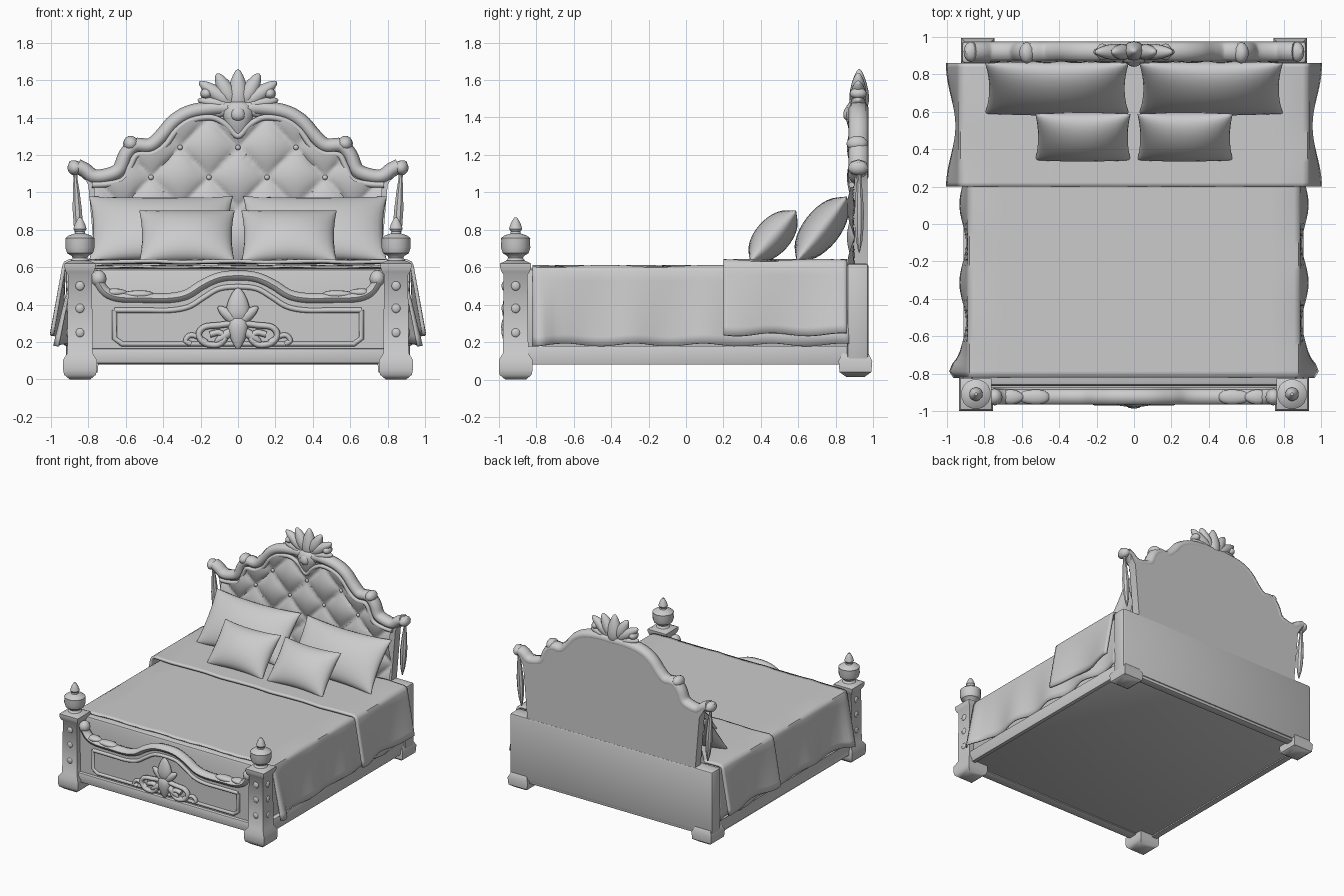
import bpy, bmesh, math
from math import sin, cos, pi, exp, radians
from mathutils import Matrix, Vector

if "Cube" in bpy.data.objects:
    bpy.data.objects.remove(bpy.data.objects["Cube"])


def finish(name, bm, angle=40):
    bmesh.ops.recalc_face_normals(bm, faces=bm.faces)
    me = bpy.data.meshes.new(name)
    bm.to_mesh(me)
    bm.free()
    me.shade_smooth()
    me.set_sharp_from_angle(angle=radians(angle))
    ob = bpy.data.objects.new(name, me)
    bpy.context.collection.objects.link(ob)
    return ob


def box(name, x0, x1, y0, y1, z0, z1, bevel=0.01):
    bm = bmesh.new()
    bmesh.ops.create_cube(bm, size=1)
    for v in bm.verts:
        v.co = ((x0 + x1) / 2 + v.co.x * (x1 - x0), (y0 + y1) / 2 + v.co.y * (y1 - y0),
                (z0 + z1) / 2 + v.co.z * (z1 - z0))
    if bevel:
        bmesh.ops.bevel(bm, geom=bm.edges[:], offset=bevel, segments=2, affect='EDGES', profile=0.5)
    return finish(name, bm)


def smooth_path(pts, n=5):
    """Catmull-Rom sampling of (x, z) points."""
    p = [Vector(q) for q in [pts[0]] + list(pts) + [pts[-1]]]
    out = []
    for a, b, c, d in zip(p, p[1:], p[2:], p[3:]):
        for i in range(n):
            t = i / n
            out.append(0.5 * (2 * b + (c - a) * t + (2 * a - 5 * b + 4 * c - d) * t**2
                              + (3 * b - a - 3 * c + d) * t**3))
    return out + [p[-1]]


def mirrored(half):
    return [(-x, z) for x, z in reversed(half[1:])] + list(half)


def tube(name, pts, y, r, depth=1.0):
    """Round moulding along an x-z path; depth stretches it in y."""
    cu = bpy.data.curves.new(name, 'CURVE')
    cu.dimensions, cu.bevel_depth, cu.bevel_resolution, cu.use_fill_caps = '3D', r, 2, True
    sp = cu.splines.new('POLY')
    sp.points.add(len(pts) - 1)
    for q, (px, pz) in zip(sp.points, pts):
        q.co = (px, 0, pz, 1)
    ob = bpy.data.objects.new(name + "_path", cu)
    bpy.context.collection.objects.link(ob)
    me = bpy.data.meshes.new_from_object(ob.evaluated_get(bpy.context.evaluated_depsgraph_get()))
    bpy.data.objects.remove(ob)
    bm = bmesh.new()
    bm.from_mesh(me)
    for v in bm.verts:
        v.co.y = y + v.co.y * depth
    return finish(name, bm, 60)


def slab(name, outline, y0, y1):
    bm = bmesh.new()
    f = bm.faces.new([bm.verts.new((x, y0, z)) for x, z in outline])
    g = bmesh.ops.extrude_face_region(bm, geom=[f])['geom']
    for v in g:
        if isinstance(v, bmesh.types.BMVert):
            v.co.y = y1
    return finish(name, bm, 30)


def lathe(name, prof, seg, loc, lean=0.0):
    """Turned part; with 4 sides the radius is the half width."""
    bm = bmesh.new()
    k = 1 / cos(pi / 4) if seg == 4 else 1
    rings = [[bm.verts.new((loc[0] + lean * (z - prof[0][1]) + r * k * cos(2 * pi * (i + .5) / seg),
                            loc[1] + r * k * sin(2 * pi * (i + .5) / seg), z))
              for i in range(seg)] for r, z in prof]
    for a, b in zip(rings, rings[1:]):
        for i in range(seg):
            bm.faces.new((a[i], a[(i + 1) % seg], b[(i + 1) % seg], b[i]))
    bm.faces.new(rings[0])
    bm.faces.new(rings[-1])
    return finish(name, bm, 40)


def leaf(name, x, y, z, length, w, d, deg=0, taper=0.55):
    """Carved leaf growing from (x, z), turned clockwise by deg."""
    bm = bmesh.new()
    bmesh.ops.create_uvsphere(bm, u_segments=12, v_segments=8, radius=1)
    for v in bm.verts:
        k = 1 - taper * v.co.z
        v.co = (v.co.x * w * k, v.co.y * d * k, (v.co.z + 1) * length / 2)
    bm.transform(Matrix.Translation((x, y, z)) @ Matrix.Rotation(radians(deg), 4, 'Y'))
    return finish(name, bm, 60)


def sheet(bm, rows):
    vs = [[bm.verts.new(p) for p in r] for r in rows]
    for a, b in zip(vs, vs[1:]):
        for i in range(len(a) - 1):
            bm.faces.new((a[i], a[i + 1], b[i + 1], b[i]))


def drape(name, y0, y1, half, top, hem, flare, thick, n=50):
    rows = []
    for j in range(n + 1):
        y = y0 + (y1 - y0) * j / n
        h = hem + 0.008 * sin(y * 17)
        side = [(half + s / 8 * flare(y), top - .025 - s / 8 * (top - .025 - h)) for s in range(8, -1, -1)]
        side.append((half - .008, top - .008))
        mid = [((half - .03) * (i / 6 - 1), top + .004 * sin(i * 2.1 + y * 11)) for i in range(13)]
        rows.append([(-x, y, z) for x, z in side] + [(x, y, z) for x, z in mid]
                    + [(x, y, z) for x, z in reversed(side)])
    bm = bmesh.new()
    sheet(bm, rows)
    ob = finish(name, bm, 50)
    m = ob.modifiers.new("thickness", 'SOLIDIFY')
    m.thickness, m.offset = thick, 0


def pillow(name, x, y, z, w, h, t, deg):
    bm = bmesh.new()
    n = 16
    for s in (-1, 1):
        rows = []
        for j in range(n + 1):
            v = -cos(pi * j / n)
            row = []
            for i in range(n + 1):
                u = -cos(pi * i / n)
                puff = max(0, (1 - u * u) * (1 - v * v)) ** 0.5
                row.append((u * w / 2 * (1 - .06 * (1 - v * v)), s * t * puff,
                            v * h / 2 * (1 - .1 * (1 - u * u))))
            rows.append(row)
        sheet(bm, rows)
    bmesh.ops.remove_doubles(bm, verts=bm.verts, dist=0.0005)
    bm.transform(Matrix.Translation((x, y, z)) @ Matrix.Rotation(radians(-deg), 4, 'X'))
    finish(name, bm, 80)


# base, rails and mattress
box("bed_base", -.88, .88, -.9, .93, .095, .18)
box("mattress", -.87, .87, -.865, .88, .15, .592, .02)
box("rear_rail", -.9, .9, .9, .965, .08, .18)
# bedding
drape("bed_cover", -.82, .87, .885, .602, .185,
      lambda y: .025 + .018 * sin(y * 15) + .06 * exp(-((y + .79) / .06) ** 2), .012)
drape("folded_throw", .2, .86, .93, .63, .24, lambda y: .04 + .025 * cos((y - .2) * 9.7), .02, 30)

# headboard frame, back and mouldings
crown = [(0, 1.45), (.12, 1.45), (.25, 1.43), (.34, 1.38), (.41, 1.3), (.47, 1.25), (.55, 1.25),
         (.6, 1.2), (.635, 1.12), (.7, 1.09), (.77, 1.085), (.82, 1.12), (.86, 1.14)]
path = smooth_path(mirrored(crown))
box("headboard_base", -.92, .92, .86, .975, .1, .62, .015)
slab("headboard_back", [(-.76, .58), (-.8, 1.04)] + [tuple(p) for p in path] + [(.8, 1.04), (.76, .58)], .9, .97)
tube("headboard_moulding", path, .922, .04, 1.35)
bead = [(0, 1.3), (.06, 1.36), (.14, 1.4), (.25, 1.385), (.33, 1.33), (.39, 1.25), (.46, 1.205),
        (.54, 1.2), (.575, 1.14), (.61, 1.07), (.69, 1.045), (.78, 1.04)]
bead_path = smooth_path(mirrored(bead))
tube("headboard_bead", bead_path, .885, .016)


# tufted upholstery below the bead
def bead_top(x):
    for a, b in zip(bead_path, bead_path[1:]):
        if a.x <= x <= b.x and b.x > a.x:
            return a.y + (b.y - a.y) * (x - a.x) / (b.x - a.x)
    return 1.04


rows = []
for i in range(101):
    x = -.77 + 1.54 * i / 100
    col = []
    for j in range(49):
        z = .6 + (bead_top(x) - .6) * j / 48
        a, b = (x + .155) / .31 + (z - 1.08) / .32, (x + .155) / .31 - (z - 1.08) / .32
        col.append((x, .902 - .042 * abs(sin(pi * a) * sin(pi * b)) ** .5, z))
    rows.append(col)
bm = bmesh.new()
sheet(bm, rows)
finish("tufted_upholstery", bm, 60)
for x, z in mirrored([(0, 1.24), (.155, 1.08), (.31, 1.24), (.465, 1.08)]):
    leaf("tuft_button", x, .895, z - .014, .028, .014, .012, 0, 0)

# headboard crest
leaf("crest_centre_leaf", 0, .925, 1.42, .24, .055, .05, 0, .4)
leaf("crest_drop", 0, .895, 1.49, .2, .075, .04, 180, .5)
leaf("crest_boss", 0, .87, 1.38, .085, .04, .03, 0, .2)
for s in (-1, 1):
    for deg, ln, w in ((28, .2, .045), (55, .23, .042), (80, .2, .035), (115, .13, .03)):
        leaf("crest_side_leaf", s * .02, .92, 1.46, ln, w, .042, s * deg, .25)
    leaf("crest_curl", s * .17, .92, 1.5, .06, .032, .045, 0, .1)
    # shoulder scrolls, end ears and hanging tassels
    leaf("shoulder_scroll", s * .56, .915, 1.225, .08, .042, .058, s * 20, .1)
    leaf("ear_scroll", s * .85, .92, 1.1, .08, .04, .055, s * 35, .1)
    leaf("ear_tip", s * .85, .92, 1.135, .06, .022, .035, s * 60, .4)
    lathe("hanging_tassel", [(.012, 1.12), (.012, 1.07), (.02, 1.0), (.027, .9), (.026, .82),
                             (.018, .74), (.004, .68)], 8, (s * .872, .925), s * .06)

    # side rail, feet, foot posts with turned finials
    box("side_rail", s * .87, s * .905, -.88, .93, .08, .18, .006)
    lathe("rear_foot", [(.05, .015), (.085, .04), (.09, .1), (.07, .14)], 4, (s * .835, .905))
    lathe("foot_post", [(.055, 0), (.085, .025), (.09, .05), (.09, .105), (.068, .14), (.064, .56),
                        (.075, .575), (.083, .6), (.083, .62), (.05, .635)], 4, (s * .845, -.91))
    lathe("post_finial", [(.055, .63), (.04, .65), (.045, .66), (.07, .675), (.08, .705), (.078, .74),
                          (.08, .755), (.06, .77), (.028, .78), (.026, .79), (.036, .805),
                          (.028, .83), (.018, .85), (.008, .865)], 16, (s * .845, -.91))
    for z in (.25, .38, .5):
        leaf("post_rosette", s * .845, -.973, z - .025, .05, .025, .012, 0, 0)
        leaf("post_side_rosette", s * .908, -.91, z - .025, .05, .012, .025, 0, 0)
    # pillows
    pillow("large_pillow", s * .412, .725, .805, .77, .44, .1, 38)
    pillow("small_pillow", s * .273, .465, .765, .51, .37, .095, 42)

# footboard panel and mouldings
arch = [(0, .555), (.1, .545), (.19, .505), (.27, .455), (.36, .435), (.5, .435), (.64, .44),
        (.71, .47), (.75, .53)]
path = smooth_path(mirrored(arch))
slab("footboard_panel", [(-.8, .1), (-.8, .53)] + [tuple(p) for p in path] + [(.8, .53), (.8, .1)], -.935, -.875)
tube("footboard_cap_moulding", path, -.925, .028, 1.45)
inner = smooth_path(mirrored([(0, .495), (.1, .485), (.18, .44), (.26, .39), (.36, .37), (.5, .37), (.66, .37)]))
tube("footboard_inner_bead", inner, -.937, .014)
tube("footboard_panel_frame", [(-.66, .37), (-.66, .22), (-.62, .19), (.62, .19), (.66, .22), (.66, .37)], -.937, .014)
box("footboard_plinth", -.8, .8, -.96, -.875, .085, .165, .012)

# footboard carving: shell, drop and open scrolls
leaf("carving_shell", 0, -.95, .3, .19, .06, .03, 0, .35)
leaf("carving_drop", 0, -.955, .34, .18, .05, .03, 180, .45)
for s in (-1, 1):
    leaf("carving_side_leaf", 0, -.95, .3, .14, .03, .025, s * 50, .2)
    leaf("carving_low_leaf", s * .02, -.95, .27, .13, .024, .022, s * 125, .2)
    scroll = [(.03, .3), (.1, .29), (.18, .28), (.21, .24), (.18, .195), (.11, .185), (.07, .22),
              (.1, .25), (.15, .24)]
    tube("carving_scroll", smooth_path([(s * x, z) for x, z in scroll], 4), -.95, .017, 1.2)
    tail = [(.17, .2), (.22, .23), (.26, .235), (.28, .205), (.25, .19)]
    tube("carving_tail", smooth_path([(s * x, z) for x, z in tail], 4), -.945, .014, 1.2)
    # cap scrolls and small leaves on the cap moulding
    leaf("cap_scroll", s * .745, -.925, .495, .09, .042, .045, 0, .05)
    leaf("cap_leaf", s * .45, -.925, .455, .18, .022, .04, s * 90, .2)
    leaf("cap_leaf", s * .71, -.925, .465, .12, .022, .04, -s * 90, .2)
